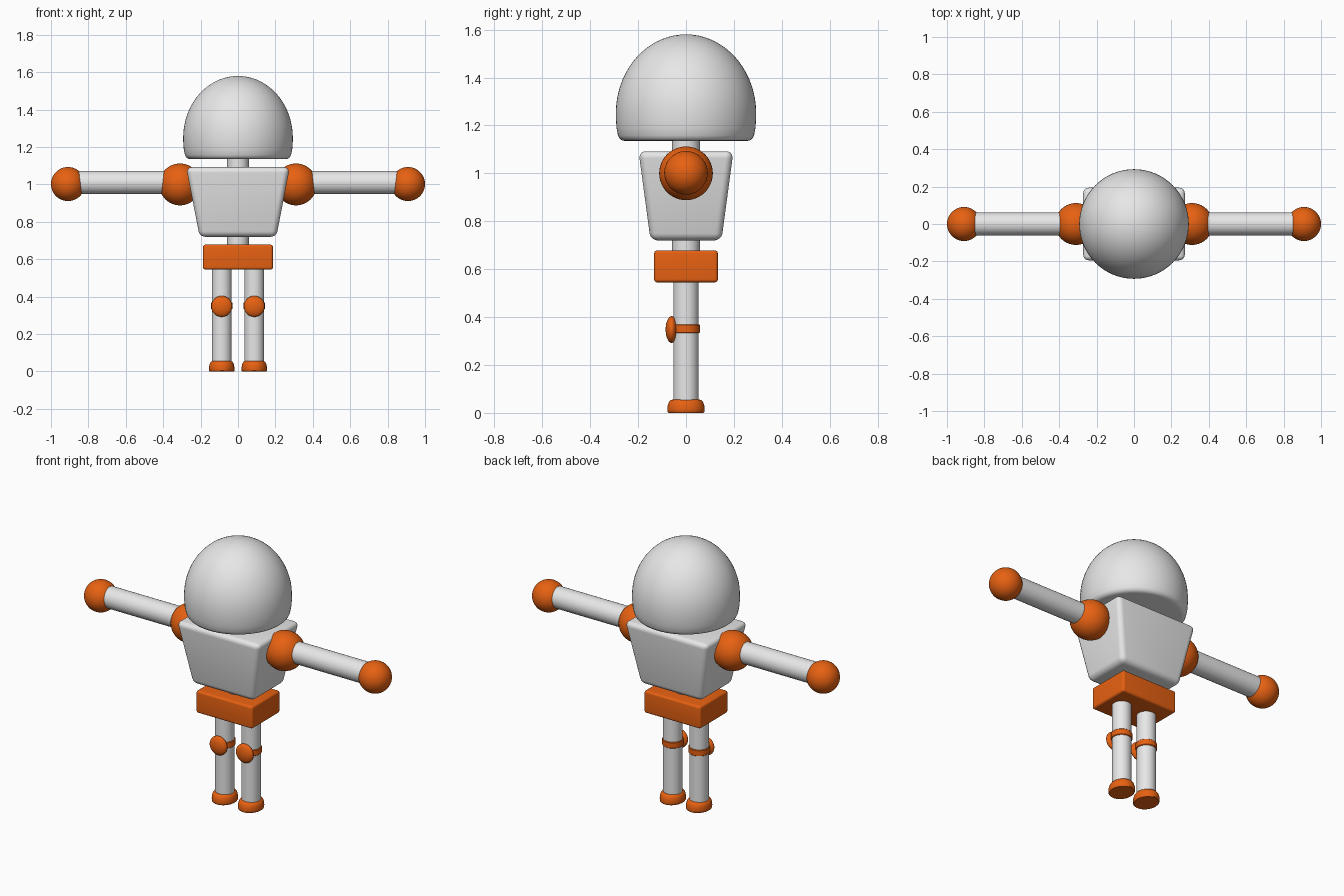
import bpy, bmesh, math
from mathutils import Matrix

if "Cube" in bpy.data.objects:
    bpy.data.objects.remove(bpy.data.objects["Cube"])


def material(name, rgb):
    m = bpy.data.materials.new(name)
    m.diffuse_color = (*rgb, 1)
    m.use_nodes = True
    m.node_tree.nodes["Principled BSDF"].inputs["Base Color"].default_value = m.diffuse_color
    return m


GREY = material("light_grey", (0.8, 0.8, 0.8))
ORANGE = material("orange", (0.8, 0.12, 0.006))


def finish(name, bm, mat, angle=40):
    bmesh.ops.recalc_face_normals(bm, faces=bm.faces)
    me = bpy.data.meshes.new(name)
    bm.to_mesh(me)
    bm.free()
    ob = bpy.data.objects.new(name, me)
    bpy.context.collection.objects.link(ob)
    me.materials.append(mat)
    bpy.ops.object.select_all(action='DESELECT')
    ob.select_set(True)
    bpy.context.view_layer.objects.active = ob
    bpy.ops.object.shade_smooth_by_angle(angle=math.radians(angle))
    return ob


def ball(name, loc, radii, mat):
    bm = bmesh.new()
    bmesh.ops.create_uvsphere(bm, u_segments=40, v_segments=24, radius=1)
    bmesh.ops.transform(bm, verts=bm.verts, matrix=Matrix.Translation(loc) @ Matrix.Diagonal((*radii, 1)))
    return finish(name, bm, mat)


def lathe(name, profile, mat, loc=(0, 0, 0), scale=(1, 1, 1), rot=None, steps=48):
    """Spin (radius, height) points about z and cap the open ends."""
    bm = bmesh.new()
    rings = []
    for r, z in profile:
        rings.append([bm.verts.new((r * math.cos(math.tau * i / steps),
                                    r * math.sin(math.tau * i / steps), z)) for i in range(steps)])
    for a, b in zip(rings, rings[1:]):
        for i in range(steps):
            j = (i + 1) % steps
            bm.faces.new((a[i], a[j], b[j], b[i]))
    bm.faces.new(rings[0])
    bm.faces.new(rings[-1])
    m = Matrix.Translation(loc) @ (rot or Matrix()) @ Matrix.Diagonal((*scale, 1))
    bmesh.ops.transform(bm, verts=bm.verts, matrix=m)
    return finish(name, bm, mat)


def tapered_box(name, bottom, top, z0, z1, bevel, mat):
    bm = bmesh.new()
    bmesh.ops.create_cube(bm, size=2)
    for v in bm.verts:
        hx, hy = top if v.co.z > 0 else bottom
        v.co = (v.co.x * hx, v.co.y * hy, z1 if v.co.z > 0 else z0)
    bmesh.ops.bevel(bm, geom=bm.edges[:], offset=bevel, segments=5, profile=0.5, affect='EDGES')
    return finish(name, bm, mat)


# Dome head: rounded rim, slightly flared wall, hemispherical crown
rim = [(0.255, 1.135), (0.268, 1.138), (0.278, 1.146), (0.284, 1.158), (0.29, 1.19), (0.293, 1.23)]
crown = [(0.293 * math.cos(a), 1.25 + 0.33 * math.sin(a))
         for a in (math.radians(2 + 87.5 * i / 18) for i in range(19))]
lathe("head", rim + crown, GREY, steps=64)

# Spine, torso and pelvis
lathe("spine", [(0.058, 0.62), (0.058, 1.16)], GREY)
tapered_box("torso", (0.205, 0.148), (0.277, 0.198), 0.72, 1.092, 0.03, GREY)
tapered_box("pelvis", (0.187, 0.133), (0.187, 0.133), 0.545, 0.678, 0.013, ORANGE)

for side, s in (("left", 1), ("right", -1)):
    # Arm with shoulder and hand balls
    ball(side + "_shoulder", (s * 0.31, 0, 1.0), (0.112,) * 3, ORANGE)
    lathe(side + "_arm", [(0.062, 0.33), (0.062, 0.9)], GREY, (0, 0, 1.01),
          rot=Matrix.Rotation(s * math.pi / 2, 4, 'Y'))
    ball(side + "_hand", (s * 0.909, 0, 1.002), (0.091,) * 3, ORANGE)
    # Leg and rounded foot
    x = s * 0.087
    lathe(side + "_leg", [(0.053, 0.02), (0.053, 0.57)], GREY, (x, 0, 0))
    foot = [(0.94, 0), (0.99, 0.004), (1, 0.015), (0.98, 0.031), (0.92, 0.045), (0.83, 0.053), (0.72, 0.056)]
    lathe(side + "_foot", foot, ORANGE, (x, 0, 0), (0.068, 0.078, 1))
    # Knee pad and its strap
    ball(side + "_knee_pad", (x, -0.06, 0.348), (0.056, 0.025, 0.056), ORANGE)
    lathe(side + "_knee_strap", [(0.055, 0.333), (0.058, 0.336), (0.058, 0.367), (0.055, 0.37)],
          ORANGE, (x, 0, 0))
